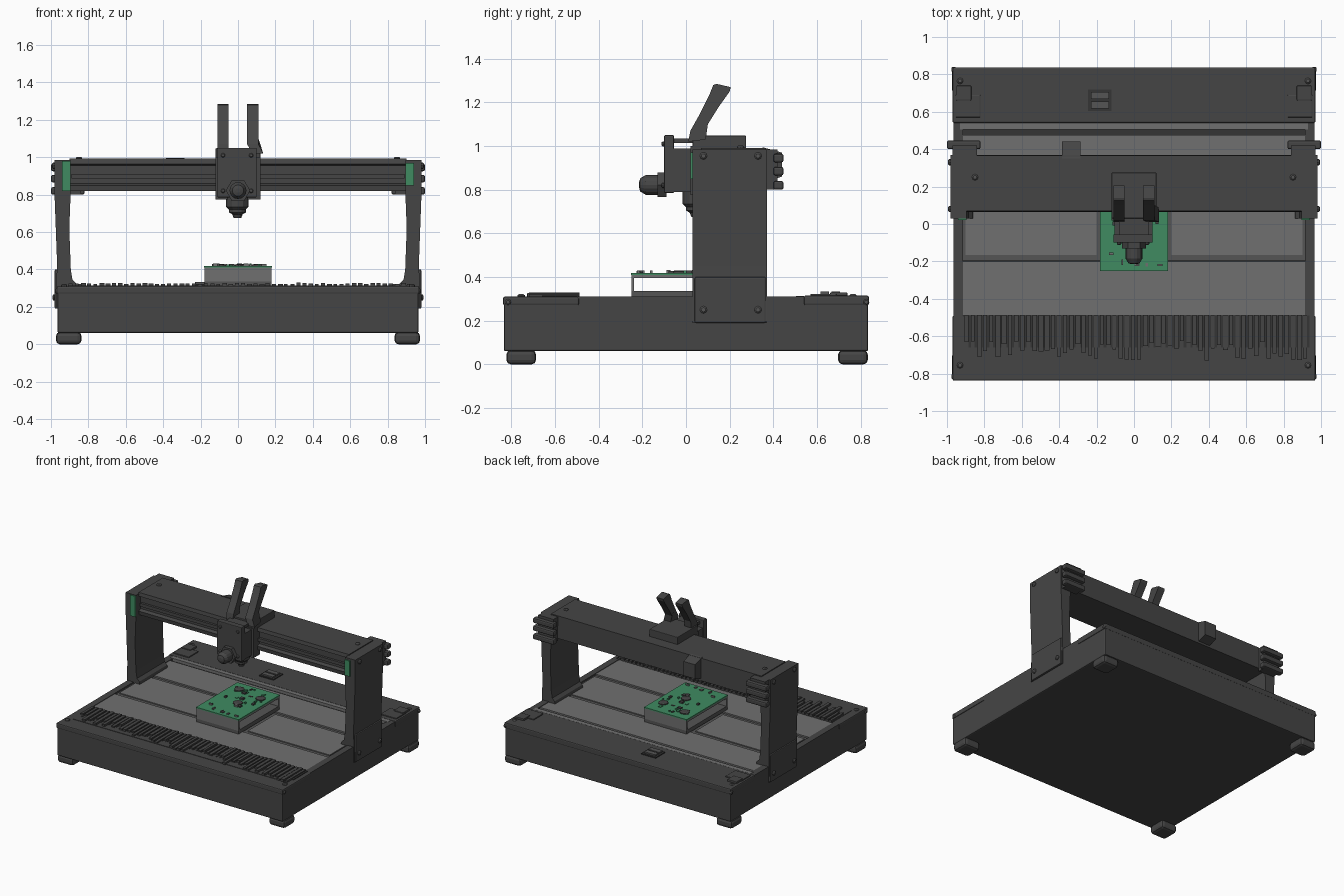
import bpy, bmesh, math, random
from mathutils import Vector

if "Cube" in bpy.data.objects:
    bpy.data.objects.remove(bpy.data.objects["Cube"])

random.seed(4)

def material(name, rgb):
    m = bpy.data.materials.new(name)
    m.diffuse_color = (*rgb, 1)
    m.use_nodes = True
    m.node_tree.nodes["Principled BSDF"].inputs["Base Color"].default_value = m.diffuse_color
    return m

DARK = material("dark_grey", (0.06, 0.06, 0.06))
BLACK = material("near_black", (0.035, 0.035, 0.035))
MID = material("mid_grey", (0.09, 0.09, 0.09))
LIGHT = material("bed_grey", (0.16, 0.16, 0.16))
GREEN = material("circuit_green", (0.05, 0.26, 0.12))

def finish(name, bm, mat, bevel=0.0):
    bmesh.ops.recalc_face_normals(bm, faces=bm.faces)
    me = bpy.data.meshes.new(name)
    bm.to_mesh(me)
    bm.free()
    ob = bpy.data.objects.new(name, me)
    bpy.context.collection.objects.link(ob)
    me.materials.append(mat)
    if bevel:
        mod = ob.modifiers.new("bevel", 'BEVEL')
        mod.width, mod.segments = bevel, 2
    return ob

def box(name, x, y, z, mat=DARK, bevel=0.0):
    """Box from (min, max) pairs."""
    bm = bmesh.new()
    bmesh.ops.create_cube(bm, size=1)
    for v in bm.verts:
        v.co = [r[0] if c < 0 else r[1] for c, r in zip(v.co, (x, y, z))]
    return finish(name, bm, mat, bevel)

def prism(name, pts, axis, lo, hi, mat=DARK, bevel=0.0):
    """Extrude a profile: axis 'x' uses (y, z) points, axis 'y' uses (x, z)."""
    bm = bmesh.new()
    put = (lambda a, b, t: (t, a, b)) if axis == 'x' else (lambda a, b, t: (a, t, b))
    face = bm.faces.new([bm.verts.new(put(a, b, lo)) for a, b in pts])
    ext = bmesh.ops.extrude_face_region(bm, geom=[face])
    shift = Vector(put(0, 0, hi - lo))
    bmesh.ops.translate(bm, vec=shift, verts=[e for e in ext['geom'] if isinstance(e, bmesh.types.BMVert)])
    return finish(name, bm, mat, bevel)

def lathe(name, prof, centre, direction, mat=DARK, sides=16):
    """Revolve (radius, distance) points about a direction."""
    bm = bmesh.new()
    q = Vector(direction).to_track_quat('Z', 'Y')
    rings = [[bm.verts.new(Vector(centre) + q @ Vector((r * math.cos(t), r * math.sin(t), d)))
              for t in (2 * math.pi * i / sides for i in range(sides))] for r, d in prof]
    for a, b in zip(rings, rings[1:]):
        for i in range(sides):
            j = (i + 1) % sides
            bm.faces.new((a[i], a[j], b[j], b[i]))
    bm.faces.new(rings[0])
    bm.faces.new(rings[-1])
    return finish(name, bm, mat)

def bolt(name, centre, direction, r=0.017):
    lathe(name, [(r, -0.01), (r, 0.006), (r * 0.6, 0.012)], centre, direction, MID, 8)

# Base: solid tray with front and rear decks, recessed middle
box("base_body", (-0.965, 0.965), (-0.835, 0.835), (0.06, 0.285), DARK, 0.008)
box("front_deck", (-0.97, 0.97), (-0.838, -0.49), (0.27, 0.31), DARK, 0.008)
box("rear_deck", (-0.97, 0.97), (0.54, 0.838), (0.27, 0.315), DARK, 0.008)
for s, side in ((-1, "left"), (1, "right")):
    box(f"{side}_base_rim", tuple(sorted((s * 0.915, s * 0.965))), (-0.5, 0.55), (0.27, 0.31))
    for y, end in ((-0.755, "front"), (0.765, "rear")):
        cx = s * 0.905
        box(f"{side}_{end}_foot", (cx - 0.068, cx + 0.068), (y - 0.068, y + 0.068), (0, 0.065), DARK, 0.02)
        bolt(f"{side}_{end}_deck_bolt", (s * 0.93, y, 0.31), (0, 0, 1))
        bolt(f"{side}_{end}_corner_bolt", (s * 0.965, y * 1.08, 0.285), (s, 0, 0), 0.014)

# Work bed: front plate, framed middle panels, rear strips
box("bed_front_plate", (-0.915, 0.915), (-0.49, -0.2), (0.28, 0.306), LIGHT)
box("bed_middle_frame", (-0.915, 0.915), (-0.195, 0.2), (0.28, 0.298), MID)
for s, side in ((-1, "left"), (1, "right")):
    box(f"bed_{side}_panel", tuple(sorted((s * 0.2, s * 0.9))), (-0.165, 0.17), (0.29, 0.305), LIGHT)
box("bed_rear_plate", (-0.915, 0.915), (0.205, 0.475), (0.28, 0.306), LIGHT)
box("rear_rail", (-0.93, 0.93), (0.505, 0.54), (0.28, 0.312), LIGHT)
box("rear_groove", (-0.93, 0.93), (0.475, 0.505), (0.28, 0.29), BLACK)

# Comb of slats along the front deck
box("slat_backing", (-0.91, 0.91), (-0.72, -0.49), (0.305, 0.313), DARK)
for i in range(56):
    x = -0.905 + i * 0.0329
    w = random.uniform(0.019, 0.026)
    box(f"slat_{i}", (x, x + w), (-0.6 - random.uniform(0.02, 0.13), -0.487),
        (0.30, 0.322 + random.uniform(0, 0.007)), DARK)
    box(f"slat_gap_{i}", (x + w, x + 0.0329), (-0.66, -0.49), (0.306, 0.315), BLACK)

# Rear deck fittings
box("switch_housing", (-0.245, -0.12), (0.605, 0.72), (0.3, 0.322), BLACK)
for k in range(2):
    box(f"switch_rocker_{k}", (-0.23, -0.135), (0.617 + k * 0.05, 0.655 + k * 0.05), (0.31, 0.333), MID)
for s, side in ((-1, "left"), (1, "right")):
    box(f"{side}_rear_bracket", tuple(sorted((s * 0.82, s * 0.955))), (0.57, 0.69), (0.3, 0.323), DARK, 0.005)
    box(f"{side}_rear_latch", tuple(sorted((s * 0.87, s * 0.95))), (0.66, 0.74), (0.3, 0.33), DARK, 0.005)

# Gantry uprights with flared feet, side plates, green strips and clamps
for s, side in ((-1, "left"), (1, "right")):
    prof = [(0.955, 0.19), (0.972, 0.19), (0.968, 0.45), (0.982, 0.83), (0.982, 0.985), (0.895, 0.985),
            (0.895, 0.8), (0.902, 0.62), (0.894, 0.4), (0.885, 0.345), (0.865, 0.325), (0.86, 0.3), (0.955, 0.3)]
    prism(f"{side}_upright", [(s * a, b) for a, b in prof], 'y', 0.03, 0.37, DARK)
    box(f"{side}_side_plate", tuple(sorted((s * 0.96, s * 0.98))), (0.04, 0.365), (0.19, 0.4), DARK, 0.006)
    box(f"{side}_green_strip", tuple(sorted((s * 0.895, s * 0.94))), (0.021, 0.03),
        (0.82 if s < 0 else 0.85, 0.98 if s < 0 else 0.97), GREEN)
    for y in (0.08, 0.33):
        bolt(f"{side}_upper_bolt", (s * 0.982, y, 0.955), (s, 0, 0))
        bolt(f"{side}_lower_bolt", (s * 0.98, y, 0.25), (s, 0, 0))
    bolt(f"{side}_top_bolt", (s * 0.85, 0.25, 0.99), (0, 0, 1))
    box(f"{side}_clamp_block", tuple(sorted((s * 0.84, s * 0.97))), (0.365, 0.42), (0.8, 0.985), DARK)
    for k, z in enumerate((0.82, 0.885, 0.945)):
        box(f"{side}_clamp_bar_{k}", tuple(sorted((s * 0.82, s * 1.0))), (0.4, 0.447), (z - 0.02, z + 0.02), DARK, 0.01)

# Cross beam with a channel along its front
prism("cross_beam", [(0.07, 0.82), (0.065, 0.85), (0.09, 0.86), (0.09, 0.955), (0.065, 0.965),
                     (0.07, 0.992), (0.365, 0.992), (0.37, 0.82)], 'x', -0.9, 0.9, DARK)
box("beam_guide_rail", (-0.89, 0.89), (0.072, 0.1), (0.885, 0.91), DARK)
prism("beam_rear_box", [(0.35, 0.83), (0.44, 0.86), (0.44, 0.97), (0.35, 0.995)], 'x', -0.385, -0.285, DARK)

# Tool head carriage
box("head_carriage", (-0.12, 0.12), (0.02, 0.1), (0.775, 1.0), DARK)
box("head_body", (-0.105, 0.1), (-0.06, 0.03), (0.79, 0.99), DARK)
box("head_front_plate", (-0.11, 0.1), (-0.1, -0.055), (0.785, 1.05), DARK, 0.005)
box("head_top_bar", (-0.08, 0.08), (-0.06, 0.06), (1.015, 1.035), DARK)
box("carriage_cap", (-0.12, 0.12), (0.03, 0.275), (0.985, 1.048), DARK, 0.004)
for x in (-0.08, 0.07):
    for z in (0.82, 1.01):
        bolt("head_bolt", (x, -0.1, z), (0, -1, 0), 0.012)

# Forward lens with hexagonal collar, and the downward nozzle
lathe("lens_collar", [(0.065, 0), (0.065, 0.04)], (0, -0.09, 0.822), (0, -1, 0), DARK, 6)
lathe("lens_barrel", [(0.045, 0), (0.045, 0.09), (0.03, 0.115), (0.012, 0.12)], (0, -0.095, 0.822), (0, -1, 0), DARK)
lathe("nozzle", [(0.06, 0), (0.06, 0.06), (0.045, 0.075), (0.045, 0.09), (0.028, 0.1), (0.02, 0.12)],
      (-0.003, 0.045, 0.795), (0, 0, -1), DARK, 12)

# Two curved arms rising from the carriage
arm = [(0.01, 1.02), (0.02, 1.07), (0.065, 1.15), (0.105, 1.23), (0.125, 1.28), (0.14, 1.285),
       (0.205, 1.27), (0.2, 1.25), (0.15, 1.18), (0.1, 1.1), (0.09, 1.03)]
prism("left_arm", arm, 'x', -0.11, -0.052, DARK)
right = prism("right_arm", arm, 'x', 0.045, 0.105, DARK)
for v in right.data.vertices:
    v.co.x += 0.03 * max(0, 1.12 - v.co.z) / 0.1 - 0.0 if v.co.z < 1.05 else 0.004

# Circuit board on an open carrier
box("carrier_bottom", (-0.18, 0.18), (-0.25, 0.25), (0.305, 0.335), MID)
for y, end in ((-0.25, "front"), (0.238, "rear")):
    box(f"carrier_{end}_wall", (-0.18, 0.18), (y, y + 0.012), (0.33, 0.405), LIGHT)
box("carrier_top", (-0.18, 0.18), (-0.25, 0.25), (0.395, 0.41), LIGHT)
box("circuit_board", (-0.182, 0.182), (-0.252, 0.252), (0.41, 0.419), GREEN)
for i in range(26):
    x, y = random.uniform(-0.16, 0.15), random.uniform(-0.23, 0.22)
    w, d = random.uniform(0.008, 0.03), random.uniform(0.008, 0.03)
    box(f"board_chip_{i}", (x, x + w), (y, y + d), (0.415, 0.422 + random.uniform(0, 0.01)),
        (GREEN, DARK, LIGHT)[i % 3])
for x, y in ((-0.1, 0.16), (0.02, -0.03), (0.11, 0.12)):
    lathe("board_coil", [(0.035, 0), (0.035, 0.008), (0.02, 0.012)], (x, y, 0.418), (0, 0, 1), DARK, 12)
